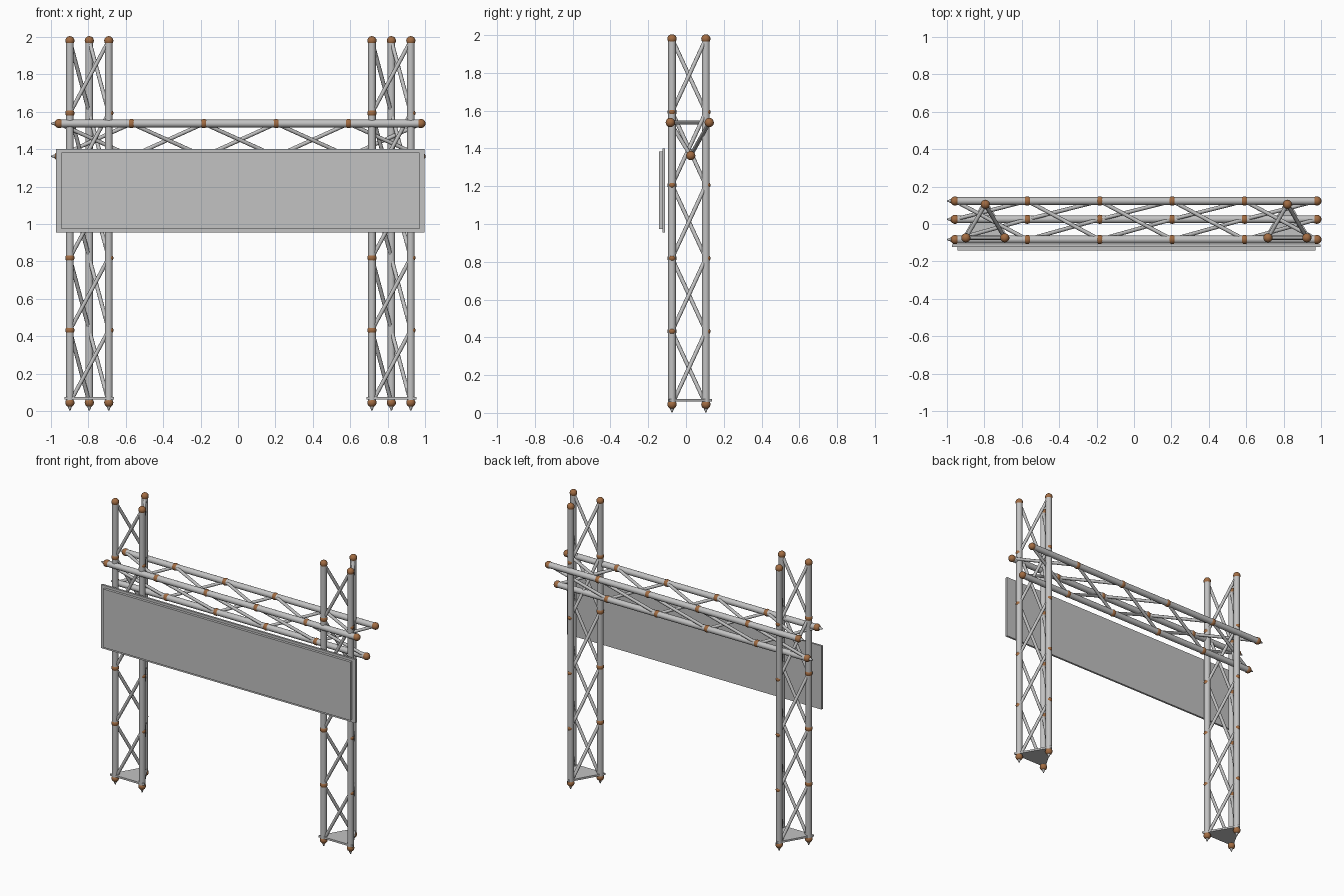
import bpy
import bmesh
import math
from mathutils import Matrix, Vector

if "Cube" in bpy.data.objects:
    bpy.data.objects.remove(bpy.data.objects["Cube"])


def make_material(name, rgb):
    m = bpy.data.materials.new(name)
    m.diffuse_color = (*rgb, 1.0)
    m.use_nodes = True
    m.node_tree.nodes["Principled BSDF"].inputs["Base Color"].default_value = m.diffuse_color
    return m


STEEL = make_material("steel grey", (0.54, 0.54, 0.54))
COPPER = make_material("copper brown", (0.36, 0.15, 0.055))

BAY = 0.387      # distance between truss nodes
BAYS = 5
POLE_R, BRACE_R, BALL_R = 0.0205, 0.0105, 0.0245


def finish(name, bm, mat, smooth=True):
    me = bpy.data.meshes.new(name)
    bm.to_mesh(me)
    bm.free()
    me.materials.append(mat)
    ob = bpy.data.objects.new(name, me)
    bpy.context.collection.objects.link(ob)
    if smooth:
        bpy.ops.object.select_all(action='DESELECT')
        bpy.context.view_layer.objects.active = ob
        ob.select_set(True)
        bpy.ops.object.shade_smooth_by_angle(angle=math.radians(40))
    return ob


def add_rod(bm, a, b, r1, r2=None, sides=16):
    """Cylinder or cone between two points."""
    a, b = Vector(a), Vector(b)
    d = b - a
    mat = d.to_track_quat('Z', 'Y').to_matrix().to_4x4()
    mat.translation = (a + b) / 2
    bmesh.ops.create_cone(bm, cap_ends=True, segments=sides, radius1=r1,
                          radius2=r1 if r2 is None else r2,
                          depth=d.length, matrix=mat)


def add_ball(bm, p, r):
    bmesh.ops.create_uvsphere(bm, u_segments=16, v_segments=10, radius=r,
                              matrix=Matrix.Translation(p))


def truss(name, starts, axis, mid_offsets):
    """Three chords with balls at each node and one helical brace per face."""
    axis = Vector(axis)
    starts = [Vector(s) for s in starts]
    chords, braces, balls, tips = (bmesh.new() for _ in range(4))
    for i, s in enumerate(starts):
        nxt = starts[(i + 1) % 3]
        add_rod(chords, s, s + axis * BAY * BAYS, POLE_R, sides=20)
        add_rod(tips, s, s - axis * 0.043, 0.019, 0.003)
        for k in range(BAYS + 1):
            p = s + axis * BAY * k
            off = Vector(mid_offsets[i])
            if 0 < k < BAYS and off.length > 0:
                add_ball(balls, p + off, 0.018)
            else:
                add_ball(balls, p, BALL_R)
            if k < BAYS:
                add_rod(braces, p, nxt + axis * BAY * (k + 1), BRACE_R, sides=12)
    finish(name + "_chords", chords, STEEL)
    finish(name + "_braces", braces, STEEL)
    finish(name + "_node_balls", balls, COPPER)
    finish(name + "_end_spikes", tips, STEEL)


def base_plate(name, corners, z, t):
    """Triangular plate slightly larger than the tower."""
    c = sum((Vector(p) for p in corners), Vector()) / 3
    bm = bmesh.new()
    vs = []
    for p in corners:
        q = c + (Vector(p) - c) * 1.28
        vs.append(bm.verts.new((q.x, q.y, z)))
    f = bm.faces.new(vs)
    ext = bmesh.ops.extrude_face_region(bm, geom=[f])
    top = [v for v in ext['geom'] if isinstance(v, bmesh.types.BMVert)]
    bmesh.ops.translate(bm, verts=top, vec=(0, 0, t))
    bmesh.ops.recalc_face_normals(bm, faces=bm.faces)
    finish(name, bm, STEEL, smooth=False)


def box(name, lo, hi):
    lo, hi = Vector(lo), Vector(hi)
    bm = bmesh.new()
    bmesh.ops.create_cube(bm, size=1)
    bmesh.ops.scale(bm, verts=bm.verts, vec=hi - lo)
    bmesh.ops.translate(bm, verts=bm.verts, vec=(lo + hi) / 2)
    finish(name, bm, STEEL, smooth=False)


# upright towers
for side, cx in (("left", -0.795), ("right", 0.82)):
    feet = [(cx - 0.104, -0.074, 0.045), (cx + 0.104, -0.074, 0.045),
            (cx, 0.105, 0.045)]
    truss(side + "_tower", feet, (0, 0, 1),
          [(0, 0, 0), (0.007, 0, 0), (0, 0.007, 0)])
    base_plate(side + "_base_plate", feet, 0.061, 0.013)

# cross beam: front top, bottom and back top chords
truss("beam", [(-0.957, -0.083, 1.537), (-0.957, 0.025, 1.362),
               (-0.957, 0.123, 1.537)], (1, 0, 0), [(0, 0, 0)] * 3)

# sign board: backing sheet and raised front panel
box("sign_backing", (-0.973, -0.124, 0.955), (0.998, -0.110, 1.400))
box("sign_panel", (-0.945, -0.142, 0.974), (0.970, -0.124, 1.383))
